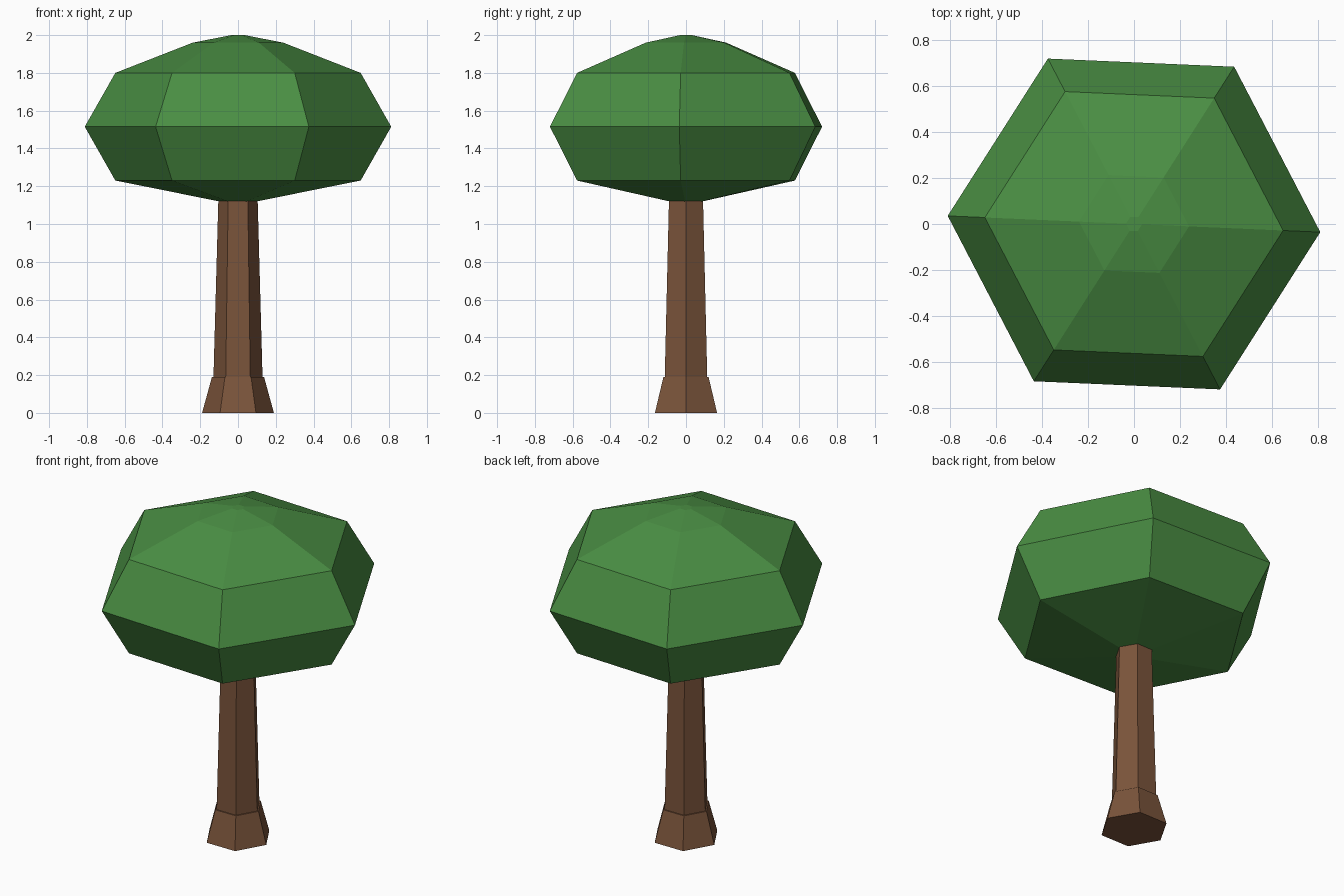
import bpy, bmesh, math

if "Cube" in bpy.data.objects:
    bpy.data.objects.remove(bpy.data.objects["Cube"])

SIDES = 6


def material(name, rgb):
    mat = bpy.data.materials.new(name)
    mat.diffuse_color = (*rgb, 1.0)
    mat.use_nodes = True
    mat.node_tree.nodes["Principled BSDF"].inputs["Base Color"].default_value = mat.diffuse_color
    return mat


def ring_solid(name, profile, turn, mat):
    """Closed six-sided solid from (radius, height) rings, bottom to top."""
    bm = bmesh.new()
    rings = []
    for r, z in profile:
        angles = [turn + math.tau * i / SIDES for i in range(SIDES)]
        rings.append([bm.verts.new((r * math.cos(a), r * math.sin(a), z)) for a in angles])
    for low, high in zip(rings, rings[1:]):
        for i in range(SIDES):
            j = (i + 1) % SIDES
            bm.faces.new((low[i], low[j], high[j], high[i]))
    bm.faces.new(rings[0][::-1])
    bm.faces.new(rings[-1])
    mesh = bpy.data.meshes.new(name)
    bm.to_mesh(mesh)
    bm.free()
    mesh.materials.append(mat)
    obj = bpy.data.objects.new(name, mesh)
    bpy.context.collection.objects.link(obj)
    return obj


bark = material("bark brown", (0.195, 0.088, 0.043))
leaf = material("leaf green", (0.068, 0.27, 0.056))

# Flared foot and tapering trunk
ring_solid("trunk_foot", [(0.19, 0.0), (0.138, 0.19)], 0.0, bark)
ring_solid("trunk", [(0.13, 0.185), (0.104, 1.13)], 0.0, bark)

# Faceted leaf crown, turned slightly against the trunk
ring_solid("crown", [(0.10, 1.12), (0.65, 1.23), (0.812, 1.515),
                     (0.65, 1.80), (0.24, 1.96), (0.035, 2.0)],
           math.radians(-2.5), leaf)
